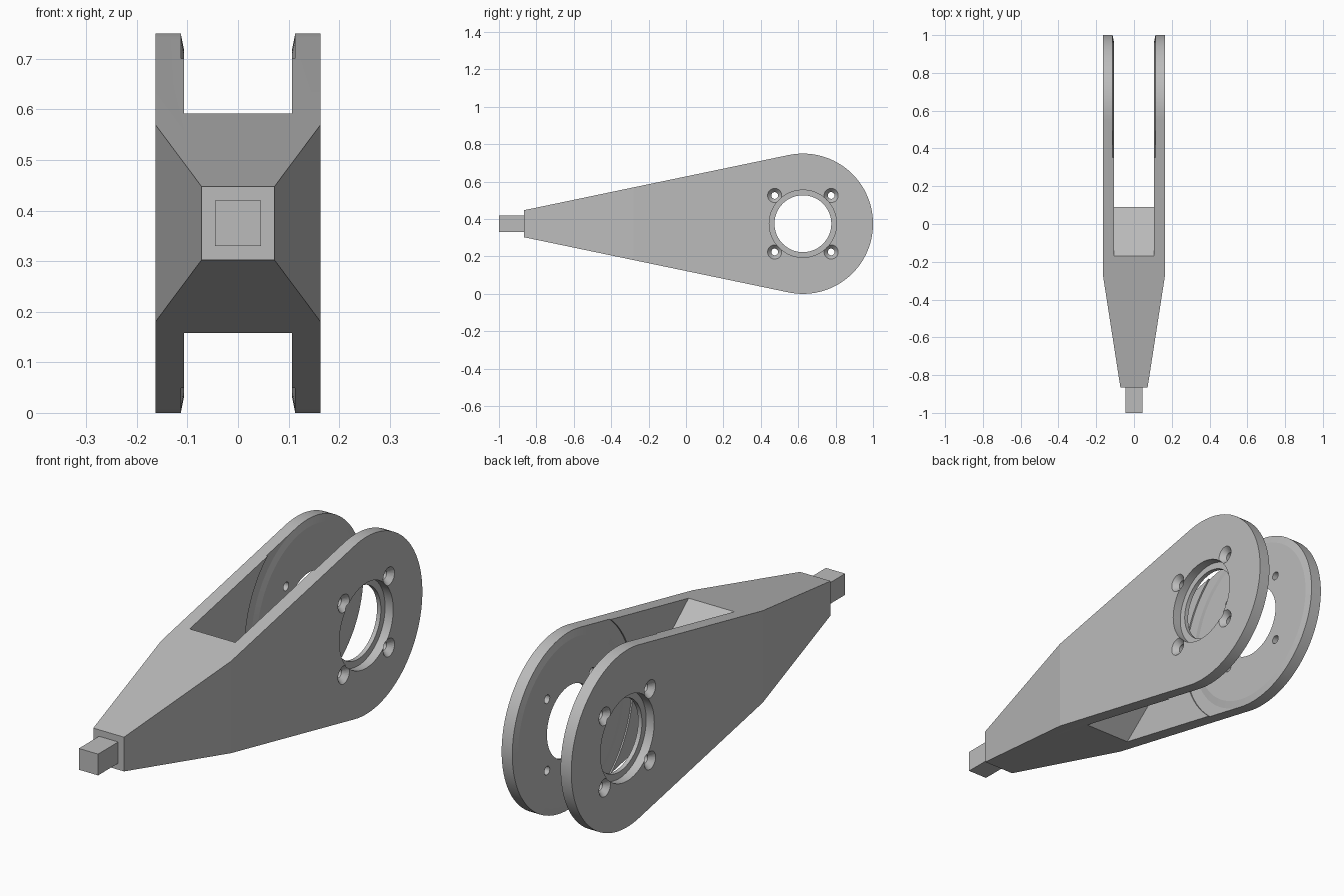
import bpy, bmesh, math
from mathutils import Vector

cube = bpy.data.objects.get("Cube")
if cube:
    bpy.data.objects.remove(cube, do_unlink=True)

grey = bpy.data.materials.new("light grey")
grey.use_nodes = True
colour = (0.5, 0.5, 0.5, 1)
grey.diffuse_color = colour
grey.node_tree.nodes["Principled BSDF"].inputs["Base Color"].default_value = colour

HUB_Y, HUB_Z, HUB_R = 0.625, 0.375, 0.375
HALF_W, SLOT_W = 0.163, 0.107
NOSE_Y, NOSE_HALF = -0.865, 0.0725


def finish(name, bm):
    bmesh.ops.recalc_face_normals(bm, faces=bm.faces)
    mesh = bpy.data.meshes.new(name)
    bm.to_mesh(mesh)
    bm.free()
    obj = bpy.data.objects.new(name, mesh)
    mesh.materials.append(grey)
    bpy.context.collection.objects.link(obj)
    return obj


def prism(name, points, offset):
    """Extrude a closed outline of 3D points along an offset."""
    bm = bmesh.new()
    face = bm.faces.new([bm.verts.new(p) for p in points])
    ext = bmesh.ops.extrude_face_region(bm, geom=[face])
    verts = [v for v in ext["geom"] if isinstance(v, bmesh.types.BMVert)]
    bmesh.ops.translate(bm, vec=Vector(offset), verts=verts)
    return finish(name, bm)


def lathe(name, section, side, y, z, steps, closed=False):
    """Turn a section of (x, radius) pairs around an axis along x."""
    bm = bmesh.new()
    rings = []
    for x, r in section:
        angles = [math.tau * i / steps for i in range(steps)]
        rings.append([bm.verts.new((side * x, y + r * math.cos(a), z + r * math.sin(a)))
                      for a in angles])
    pairs = list(zip(rings, rings[1:]))
    if closed:
        pairs.append((rings[-1], rings[0]))
    else:
        bm.faces.new(rings[0])
        bm.faces.new(rings[-1])
    for a, b in pairs:
        for i in range(steps):
            j = (i + 1) % steps
            bm.faces.new((a[i], a[j], b[j], b[i]))
    return finish(name, bm)


def carve(target, cutter, operation="DIFFERENCE"):
    cutter.hide_render = True
    mod = target.modifiers.new("carve", "BOOLEAN")
    mod.operation, mod.object, mod.solver = operation, cutter, "EXACT"
    bpy.context.view_layer.objects.active = target
    bpy.ops.object.modifier_apply(modifier=mod.name)
    bpy.data.objects.remove(cutter, do_unlink=True)


# Side outline: narrow nose, straight flanks tangent to the round hub
taper = math.asin((HUB_R - NOSE_HALF * 0.98) / (HUB_Y - NOSE_Y))
start = math.pi / 2 + taper
outline = [(-HALF_W, NOSE_Y, HUB_Z - NOSE_HALF), (-HALF_W, NOSE_Y, HUB_Z + NOSE_HALF)]
for i in range(65):
    a = start - 2 * start * i / 64
    outline.append((-HALF_W, HUB_Y + HUB_R * math.cos(a), HUB_Z + HUB_R * math.sin(a)))
body = prism("forked_arm", outline, (2 * HALF_W, 0, 0))

# Taper towards the nose, seen from above
wide = HALF_W + 0.1
for s in (1, -1):
    slope = (HALF_W - 0.072) / (-0.28 - NOSE_Y)
    near, far = NOSE_Y - 0.1, -0.28 + 0.2
    wedge = prism("taper_cutter", [(s * (0.072 - 0.1 * slope), near, -0.2),
                                   (s * (HALF_W + 0.2 * slope), far, -0.2),
                                   (s * wide, far, -0.2), (s * wide, near, -0.2)], (0, 0, 1.2))
    carve(body, wedge)

# Slot between the plates, ending on a pointed wedge
slot = [(0.09, HUB_Z), (-0.43, 0.809), (-0.43, 1.0), (1.2, 1.0),
        (1.2, -0.25), (-0.43, -0.25), (-0.43, -0.059)]
carve(body, prism("slot_cutter", [(-SLOT_W, y, z) for y, z in slot], (2 * SLOT_W, 0, 0)))

for s in (1, -1):
    # Shallow clearance groove leaving a bevelled disc on the inner face
    groove = [(0.113, 0.374), (0.113, 0.426), (0.1, 0.426), (0.1, 0.309)]
    carve(body, lathe("groove_cutter", groove, s, HUB_Y, HUB_Z, 96, closed=True))
    # Stepped bearing bore
    bore = [(0.09, 0.152), (0.125, 0.152), (0.125, 0.18), (0.2, 0.18)]
    carve(body, lathe("bore_cutter", bore, s, HUB_Y, HUB_Z, 72))
    # Four countersunk screw holes
    for dy in (-0.151, 0.151):
        for dz in (-0.151, 0.151):
            screw = [(0.09, 0.018), (0.14, 0.018), (0.163, 0.038), (0.186, 0.058)]
            carve(body, lathe("screw_cutter", screw, s, HUB_Y + dy, HUB_Z + dz, 32))

# Square tang on the nose
t = 0.045
tang = prism("square_tang", [(-t, -1, HUB_Z - t), (t, -1, HUB_Z - t),
                             (t, -1, HUB_Z + t), (-t, -1, HUB_Z + t)], (0, 0.14, 0))

# Smooth the round surfaces, keep edges crisp
bpy.ops.object.select_all(action="DESELECT")
body.select_set(True)
bpy.context.view_layer.objects.active = body
bpy.ops.object.shade_smooth_by_angle(angle=math.radians(8))
